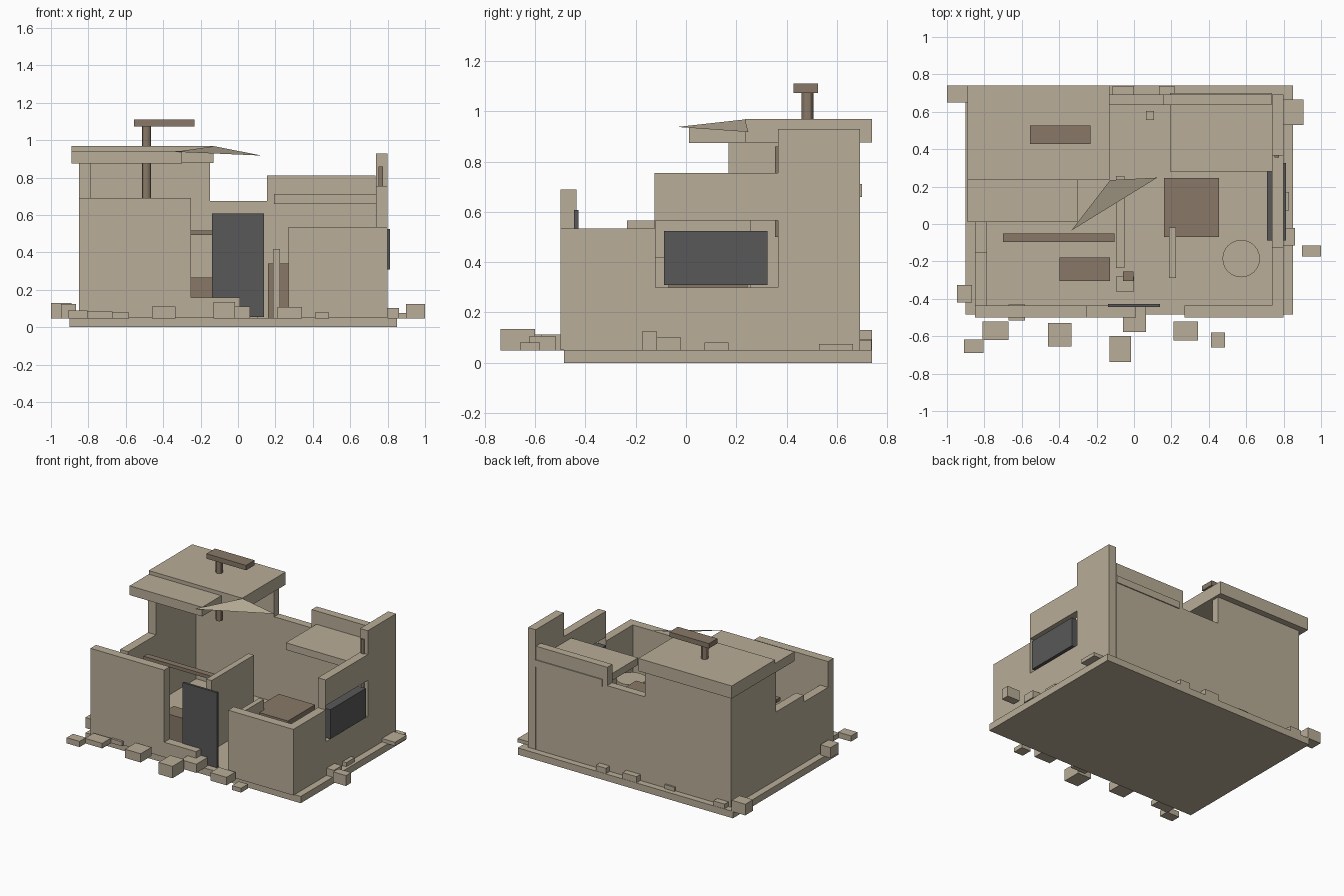
import bpy, bmesh, math

def material(name, rgb):
    m = bpy.data.materials.new(name)
    m.diffuse_color = (*rgb, 1)
    return m

TAN = material("sandy_plaster", (0.479, 0.418, 0.314))
BROWN = material("dull_brown", (0.246, 0.191, 0.136))
DARK = material("dark_grey", (0.098, 0.098, 0.098))

def finish(name, bm, mat):
    bmesh.ops.recalc_face_normals(bm, faces=bm.faces)
    me = bpy.data.meshes.new(name)
    bm.to_mesh(me)
    bm.free()
    ob = bpy.data.objects.new(name, me)
    bpy.context.collection.objects.link(ob)
    me.materials.append(mat)
    return ob

def box(name, x, y, z, mat=TAN):
    bm = bmesh.new()
    bmesh.ops.create_cube(bm, size=1)
    for v in bm.verts:
        v.co = [r[0] if c < 0 else r[1] for c, r in zip(v.co, (x, y, z))]
    return finish(name, bm, mat)

def cylinder(name, x, y, z, r, sides, mat):
    bm = bmesh.new()
    bmesh.ops.create_cone(bm, cap_ends=True, segments=sides, radius1=r, radius2=r, depth=z[1] - z[0])
    bmesh.ops.translate(bm, verts=bm.verts, vec=(x, y, sum(z) / 2))
    ob = finish(name, bm, mat)
    bpy.context.view_layer.objects.active = ob
    ob.select_set(True)
    bpy.ops.object.shade_smooth_by_angle()
    ob.select_set(False)
    return ob

def stepped_wall(name, steps, thick, along):
    """Broken wall: steps are (start, end, top) along the x or y axis."""
    pts = [(steps[0][0], 0.05)]
    for a, b, top in steps:
        pts += [(a, top), (b, top)]
    pts.append((steps[-1][1], 0.05))
    bm = bmesh.new()
    place = (lambda u, t, z: (u, t, z)) if along == "x" else (lambda u, t, z: (t, u, z))
    f = bm.faces.new([bm.verts.new(place(u, thick[0], z)) for u, z in pts])
    new = bmesh.ops.extrude_face_region(bm, geom=[f])["geom"]
    d = thick[1] - thick[0]
    bmesh.ops.translate(bm, verts=[g for g in new if isinstance(g, bmesh.types.BMVert)],
                        vec=place(0, d, 0))
    return finish(name, bm, TAN)

# floor slab and outer walls
box("floor_slab", (-0.90, 0.85), (-0.485, 0.74), (0, 0.05))
stepped_wall("front_wall_left", [(-0.85, -0.25, 0.69), (-0.25, 0.01, 0.16)], (-0.50, -0.435), "x")
stepped_wall("front_wall_right", [(0.27, 0.80, 0.535)], (-0.50, -0.435), "x")
stepped_wall("back_wall", [(-0.785, -0.15, 0.88), (-0.15, 0.155, 0.675), (0.155, 0.735, 0.81)],
             (0.635, 0.693), "x")
stepped_wall("left_wall", [(-0.435, -0.155, 0.50), (-0.155, 0.17, 0.55), (0.17, 0.693, 0.88)],
             (-0.85, -0.785), "y")
right = stepped_wall("right_wall", [(-0.435, -0.125, 0.535), (-0.125, 0.365, 0.755), (0.365, 0.693, 0.93)],
                     (0.737, 0.80), "y")

# window opening and pane
cutter = box("window_cutter", (0.6, 0.9), (-0.122, 0.365), (0.30, 0.565))
cutter.hide_render = True
cutter.hide_viewport = True
mod = right.modifiers.new("window_opening", "BOOLEAN")
mod.operation = "DIFFERENCE"
mod.solver = "EXACT"
mod.object = cutter
box("window_pane", (0.71, 0.812), (-0.087, 0.325), (0.31, 0.525), DARK)
box("window_bar", (0.75, 0.775), (0.355, 0.37), (0.50, 0.86), BROWN)

# door and inner walls
box("door", (-0.14, 0.14), (-0.445, -0.428), (0.055, 0.607), DARK)
box("inner_wall_tall", (-0.095, -0.05), (-0.235, 0.257), (0.05, 0.565))
box("inner_wall_short", (0.187, 0.224), (-0.29, -0.02), (0.05, 0.418))

# roof remains and loose sheet
box("roof_main", (-0.89, -0.13), (0.235, 0.74), (0.877, 0.97))
box("roof_front", (-0.89, -0.30), (0.012, 0.235), (0.875, 0.943))
box("upper_floor_remnant", (0.193, 0.737), (0.28, 0.70), (0.66, 0.712))
bm = bmesh.new()
bm.faces.new([bm.verts.new(p) for p in
              ((-0.335, -0.035, 0.938), (0.125, 0.248, 0.918), (-0.127, 0.235, 0.968))])
finish("torn_roof_sheet", bm, TAN)

# chimney
cylinder("chimney_pipe", -0.49, 0.483, (0.62, 1.075), 0.024, 12, BROWN)
box("chimney_cap", (-0.555, -0.233), (0.427, 0.526), (1.074, 1.11), BROWN)

# furniture
box("wall_shelf", (-0.70, -0.105), (-0.095, -0.05), (0.492, 0.517), BROWN)
box("bench", (-0.397, -0.127), (-0.305, -0.18), (0.05, 0.265), BROWN)
box("stool", (-0.058, -0.003), (-0.305, -0.255), (0.05, 0.20), BROWN)
box("table", (0.16, 0.455), (-0.07, 0.245), (0.05, 0.34), BROWN)
cylinder("barrel", 0.573, -0.185, (0.05, 0.28), 0.10, 24, TAN)

# rubble blocks: x range, y range, top
rubble = [
    (-0.91, -0.805, -0.69, -0.617, 0.09), (-0.81, -0.67, -0.62, -0.52, 0.085),
    (-0.672, -0.583, -0.517, -0.43, 0.08), (-0.46, -0.333, -0.655, -0.53, 0.112),
    (-0.13, -0.017, -0.737, -0.60, 0.135), (-0.06, 0.065, -0.577, -0.445, 0.112),
    (0.21, 0.342, -0.622, -0.52, 0.107), (0.412, 0.487, -0.66, -0.58, 0.08),
    (0.75, 0.86, -0.115, -0.022, 0.103), (0.897, 1.0, -0.175, -0.115, 0.125),
    (0.78, 0.905, 0.53, 0.665, 0.075), (0.75, 0.83, 0.073, 0.17, 0.08),
    (-1.0, -0.89, 0.65, 0.74, 0.13), (-0.947, -0.865, -0.42, -0.325, 0.125),
    (-0.115, 0.0, 0.66, 0.738, 0.095), (0.135, 0.217, 0.66, 0.738, 0.09),
    (-0.40, -0.32, 0.65, 0.705, 0.08), (-0.83, -0.74, 0.66, 0.738, 0.085),
    (-0.095, 0.0, -0.36, -0.28, 0.10), (0.065, 0.108, 0.555, 0.605, 0.09),
]
for i, (x0, x1, y0, y1, top) in enumerate(rubble, 1):
    box(f"rubble_block_{i}", (x0, x1), (y0, y1), (0.048, top))
